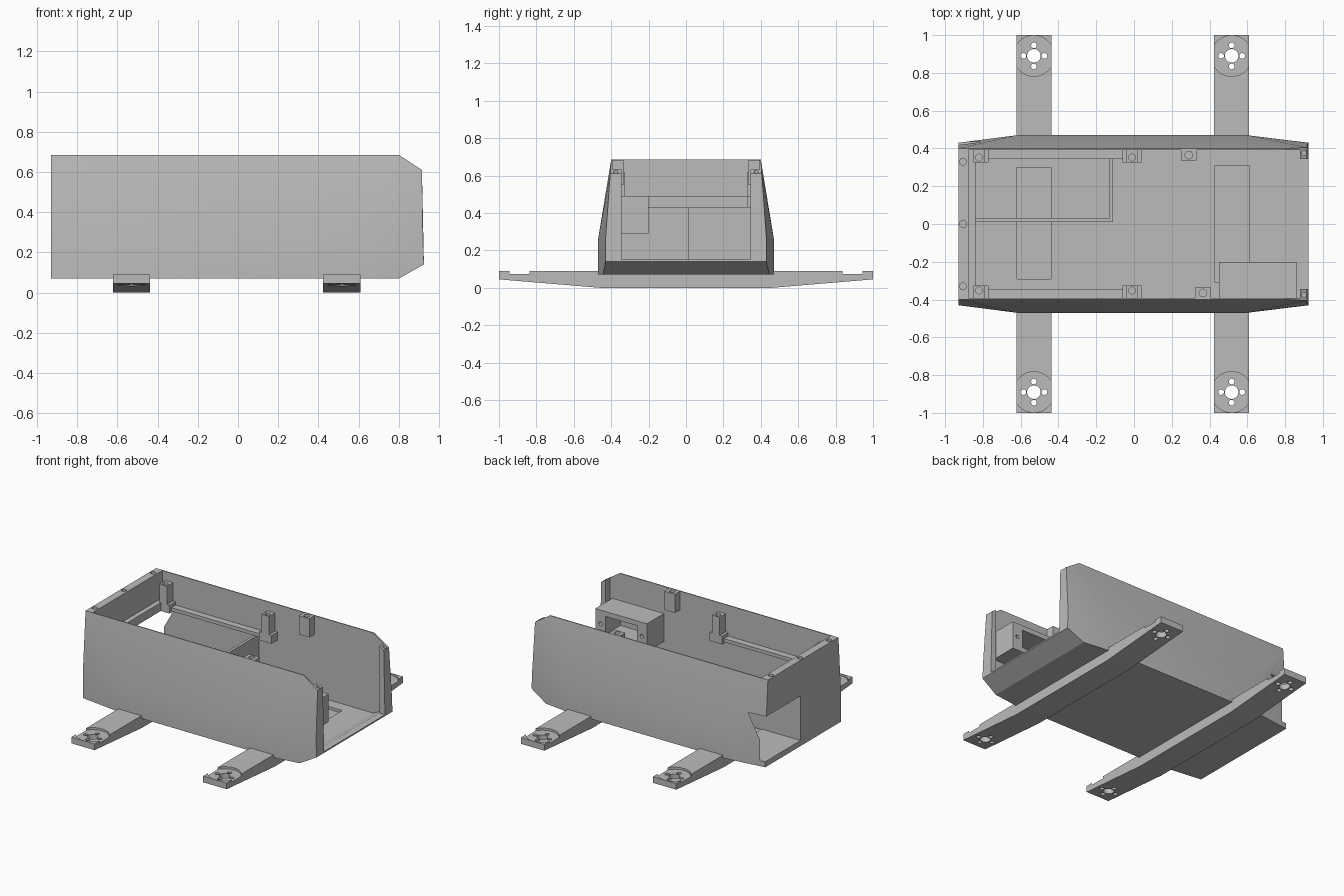
import bpy, bmesh, math
from mathutils import Vector

if "Cube" in bpy.data.objects:
    bpy.data.objects.remove(bpy.data.objects["Cube"])

grey = bpy.data.materials.new("plain grey")
grey.use_nodes = True
COLOUR = (0.5, 0.5, 0.5, 1)
grey.diffuse_color = COLOUR
grey.node_tree.nodes["Principled BSDF"].inputs["Base Color"].default_value = COLOUR


def finish(name, bm):
    bmesh.ops.recalc_face_normals(bm, faces=bm.faces)
    mesh = bpy.data.meshes.new(name)
    bm.to_mesh(mesh)
    bm.free()
    mesh.materials.append(grey)
    obj = bpy.data.objects.new(name, mesh)
    bpy.context.collection.objects.link(obj)
    return obj


def box(name, x, y, z):
    """Box from (min, max) pairs."""
    bm = bmesh.new()
    bmesh.ops.create_cube(bm, size=1)
    for v in bm.verts:
        v.co = Vector([(a + b) / 2 + c * (b - a) for (a, b), c in zip((x, y, z), v.co)])
    return finish(name, bm)


def prism(name, profile, axis, lo, hi):
    """Extrude a 2D profile along x or y; the second coordinate is z."""
    bm = bmesh.new()
    pts = [(lo, a, b) if axis == "x" else (a, lo, b) for a, b in profile]
    face = bm.faces.new([bm.verts.new(p) for p in pts])
    out = bmesh.ops.extrude_face_region(bm, geom=[face])
    move = Vector((hi - lo, 0, 0)) if axis == "x" else Vector((0, hi - lo, 0))
    bmesh.ops.translate(bm, vec=move, verts=[g for g in out["geom"] if isinstance(g, bmesh.types.BMVert)])
    return finish(name, bm)


def drill(centre, radius, depth, axis="z"):
    """Cylindrical cutter."""
    bm = bmesh.new()
    bmesh.ops.create_cone(bm, cap_ends=True, segments=32, radius1=radius, radius2=radius, depth=depth)
    if axis == "y":
        for v in bm.verts:
            v.co = Vector((v.co.x, v.co.z, v.co.y))
    bmesh.ops.translate(bm, vec=centre, verts=bm.verts)
    return finish("cutter", bm)


def cut(obj, cutters):
    """Subtract cutters in turn, bake the result and drop the cutters."""
    for c in cutters:
        c.hide_render = True
        mod = obj.modifiers.new("cut", "BOOLEAN")
        mod.operation, mod.solver, mod.object = "DIFFERENCE", "EXACT", c
    bpy.context.view_layer.update()
    baked = bpy.data.meshes.new_from_object(obj.evaluated_get(bpy.context.evaluated_depsgraph_get()))
    obj.modifiers.clear()
    obj.data = baked
    for c in cutters:
        bpy.data.objects.remove(c)
    return obj


# Hull: faceted outer shell with tapered ends and chamfered open end
half = [(-.93, .43, .07), (-.93, .43, .26), (-.93, .40, .685),
        (-.62, .47, .07), (-.62, .47, .26), (.60, .47, .07), (.60, .47, .26),
        (.80, .40, .685), (.80, .445, .07), (.925, .43, .14), (.92, .43, .26), (.915, .405, .61)]
bm = bmesh.new()
for x, y, z in half:
    for s in (-1, 1):
        bm.verts.new((x, s * y, z))
hull_out = bmesh.ops.convex_hull(bm, input=bm.verts)
bmesh.ops.dissolve_limit(bm, angle_limit=0.01, verts=bm.verts, edges=bm.edges)
hull = finish("hull", bm)

cutters = [
    # main cavity and the narrower mouth between the end posts
    prism("cutter", [(-.875, .11), (.80, .11), (.88, .15), (.88, 1), (-.875, 1)], "y", -.393, .393),
    box("cutter", (.86, 1.1), (-.345, .345), (.15, 1)),
    # compartment doorway through the closed end
    box("cutter", (-1.1, -.13), (.03, .435), (.11, .43)),
    # floor slots above the cross arms
    box("cutter", (-.62, -.44), (-.29, .30), (0, .2)),
    box("cutter", (.43, .61), (-.31, .31), (0, .2))]
cutters += [drill((-.905, y, .685), .018, .12) for y in (-.33, 0, .33)]
cutters += [drill((.9, s * .375, .62), .012, .1) for s in (-1, 1)]
cut(hull, cutters)

# Compartment partitions
box("compartment_side", (-.877, -.11), (.01, .03), (.105, .43))
box("compartment_end", (-.13, -.11), (.01, .395), (.105, .43))

# Ledge rails and screw posts on both long walls
for side, s in (("left", 1), ("right", -1)):
    def span(a, b):
        return tuple(sorted((s * a, s * b)))
    box(side + "_rail", (-.80, -.05), span(.345, .395), (.44, .465))
    for label, x in (("end", -.82), ("middle", -.01)):
        post = box(f"{side}_{label}_post", (x - .03, x + .03), span(.325, .395), (.49, .62))
        cut(post, [drill((x, s * .352, .62), .018, .12)])
        box(f"{side}_{label}_post_base", (x - .05, x + .05), span(.325, .395), (.43, .49))
box("end_rail", (-.877, -.84), (-.393, .393), (.43, .49))

# Lid tabs
for name, x, s in (("left_lid_tab", .29, 1), ("right_lid_tab", .365, -1)):
    tab = box(name, (x - .042, x + .042), tuple(sorted((s * .335, s * .397))), (.55, .684))
    cut(tab, [drill((x, s * .365, .685), .02, .12)])

# Switch housing on the right wall
housing = box("housing", (.45, .86), (-.397, -.20), (.29, .49))
cut(housing, [box("cutter", (.53, .78), (-.37, 0), (.325, .455))]
    + [drill((x, -.2, .39), .014, .1, "y") for x in (.49, .82)])

# Cross arms with circular recessed pads and screw holes
arm_profile = [(-1, .045), (-.46, 0), (.46, 0), (1, .045), (1, .09), (-1, .09)]
for name, x0, x1 in (("rear_arm", -.622, -.438), ("front_arm", .424, .61)):
    arm = prism(name, arm_profile, "x", x0, x1)
    cx = (x0 + x1) / 2
    tools = []
    for s in (-1, 1):
        cy = s * .89
        tools += [drill((cx, cy, .095), .108, .04), drill((cx, cy, .05), .036, .2)]
        for k in range(4):
            a = k * math.pi / 2
            tools.append(drill((cx + .056 * math.cos(a), cy + .056 * math.sin(a), .05), .015, .2))
    cut(arm, tools)

# Smooth shading with kept edges
bpy.ops.object.select_all(action="DESELECT")
for o in bpy.context.scene.objects:
    if o.type == "MESH":
        o.select_set(True)
        bpy.context.view_layer.objects.active = o
bpy.ops.object.shade_smooth_by_angle(angle=math.radians(25))
